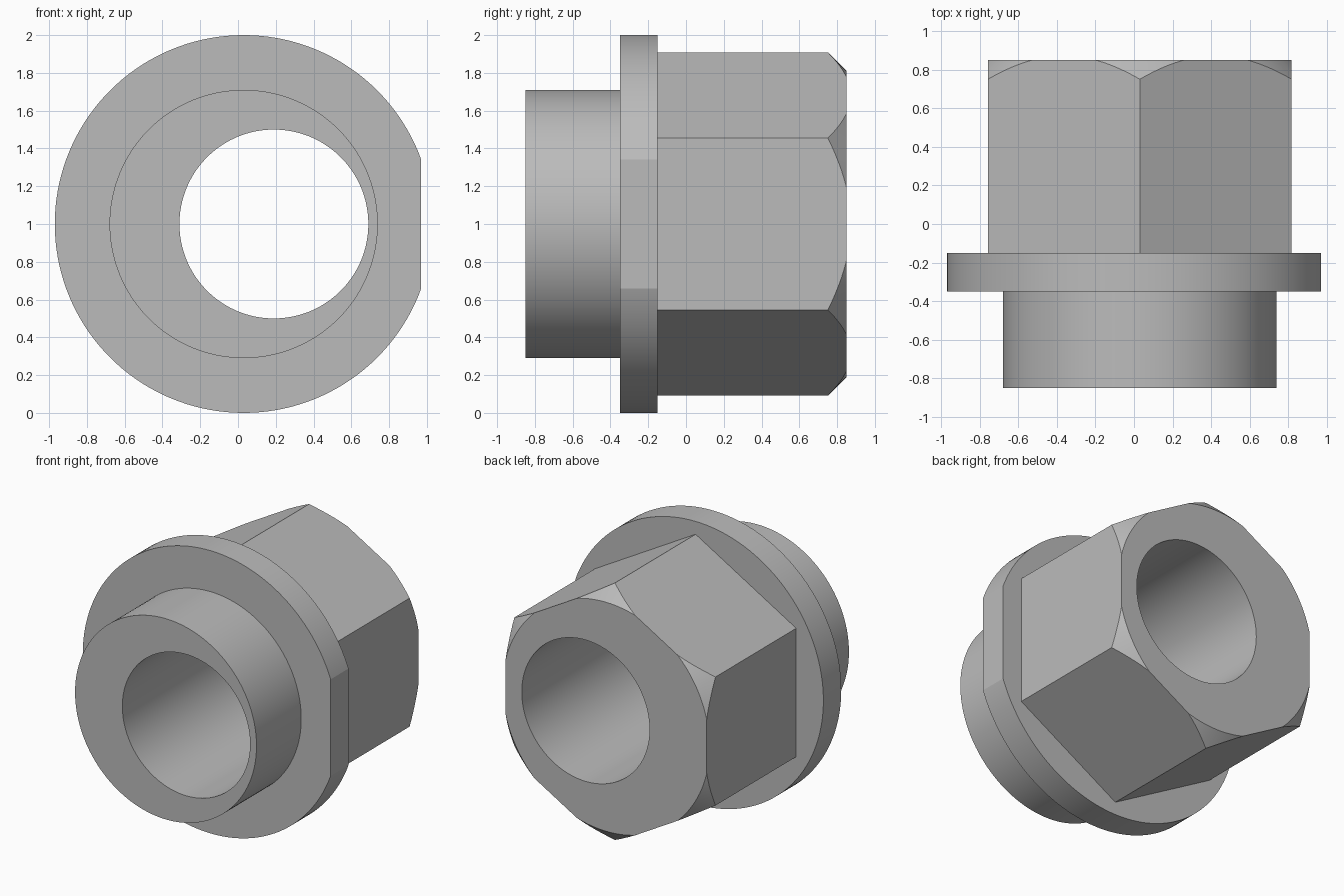
import bpy, bmesh, math
from mathutils import Matrix, Vector

CX, CZ = 0.03, 1.0      # shared axis of hex, flange and spigot
BORE_X = 0.19           # eccentric bore axis
SEG = 144

cube = bpy.data.objects.get("Cube")
if cube:
    bpy.data.objects.remove(cube, do_unlink=True)

steel = bpy.data.materials.new("grey_steel")
steel.use_nodes = True
steel.diffuse_color = (0.5, 0.5, 0.5, 1)
steel.node_tree.nodes["Principled BSDF"].inputs["Base Color"].default_value = (0.5, 0.5, 0.5, 1)


def prism(name, r0, r1, y0, y1, x=CX, sides=SEG, clip_x=None):
    """Cylinder, cone or prism along y, optionally cut flat at clip_x."""
    bm = bmesh.new()
    bmesh.ops.create_cone(bm, cap_ends=True, segments=sides,
                          radius1=r0, radius2=r1, depth=y1 - y0)
    place = Matrix.Translation((x, (y0 + y1) / 2, CZ)) @ Matrix.Rotation(-math.pi / 2, 4, 'X')
    bmesh.ops.transform(bm, matrix=place, verts=bm.verts)
    if clip_x is not None:
        cut = bmesh.ops.bisect_plane(bm, geom=bm.verts[:] + bm.edges[:] + bm.faces[:],
                                     plane_co=(clip_x, 0, 0), plane_no=(1, 0, 0), clear_outer=True)
        edges = [e for e in cut["geom_cut"] if isinstance(e, bmesh.types.BMEdge)]
        bmesh.ops.contextual_create(bm, geom=edges)
    bmesh.ops.recalc_face_normals(bm, faces=bm.faces)
    mesh = bpy.data.meshes.new(name)
    bm.to_mesh(mesh)
    bm.free()
    mesh.materials.append(steel)
    obj = bpy.data.objects.new(name, mesh)
    bpy.context.collection.objects.link(obj)
    return obj


def combine(target, tool, operation):
    """Apply a boolean and discard the tool."""
    mod = target.modifiers.new("shape", 'BOOLEAN')
    mod.operation, mod.object, mod.solver = operation, tool, 'EXACT'
    bpy.context.view_layer.objects.active = target
    bpy.ops.object.modifier_apply(modifier=mod.name)
    bpy.data.objects.remove(tool, do_unlink=True)


# Hex head with corners up and down, its back corners trimmed by a 45 degree cone
head = prism("hex_head", 0.909, 0.909, -0.25, 0.85, sides=6)
if max(v.co.z for v in head.data.vertices) < CZ + 0.9:
    head.data.transform(Matrix.Translation((CX, 0, CZ)) @ Matrix.Rotation(math.pi / 6, 4, 'Y')
                        @ Matrix.Translation((-CX, 0, -CZ)))
combine(head, prism("chamfer_cone", 2.06, 0.71, -0.4, 0.95), 'INTERSECT')

# Flange with a flat on its left side, and the round spigot in front
bushing = prism("flanged_hex_bushing", 1, 1, -0.35, -0.15, clip_x=0.97)
combine(bushing, head, 'UNION')
combine(bushing, prism("spigot", 0.71, 0.71, -0.85, -0.25), 'UNION')

# Eccentric through bore
combine(bushing, prism("bore", 0.5, 0.5, -1, 1, x=BORE_X), 'DIFFERENCE')

bpy.ops.object.select_all(action='DESELECT')
bushing.select_set(True)
bpy.context.view_layer.objects.active = bushing
bpy.ops.object.shade_smooth_by_angle(angle=math.radians(10))
